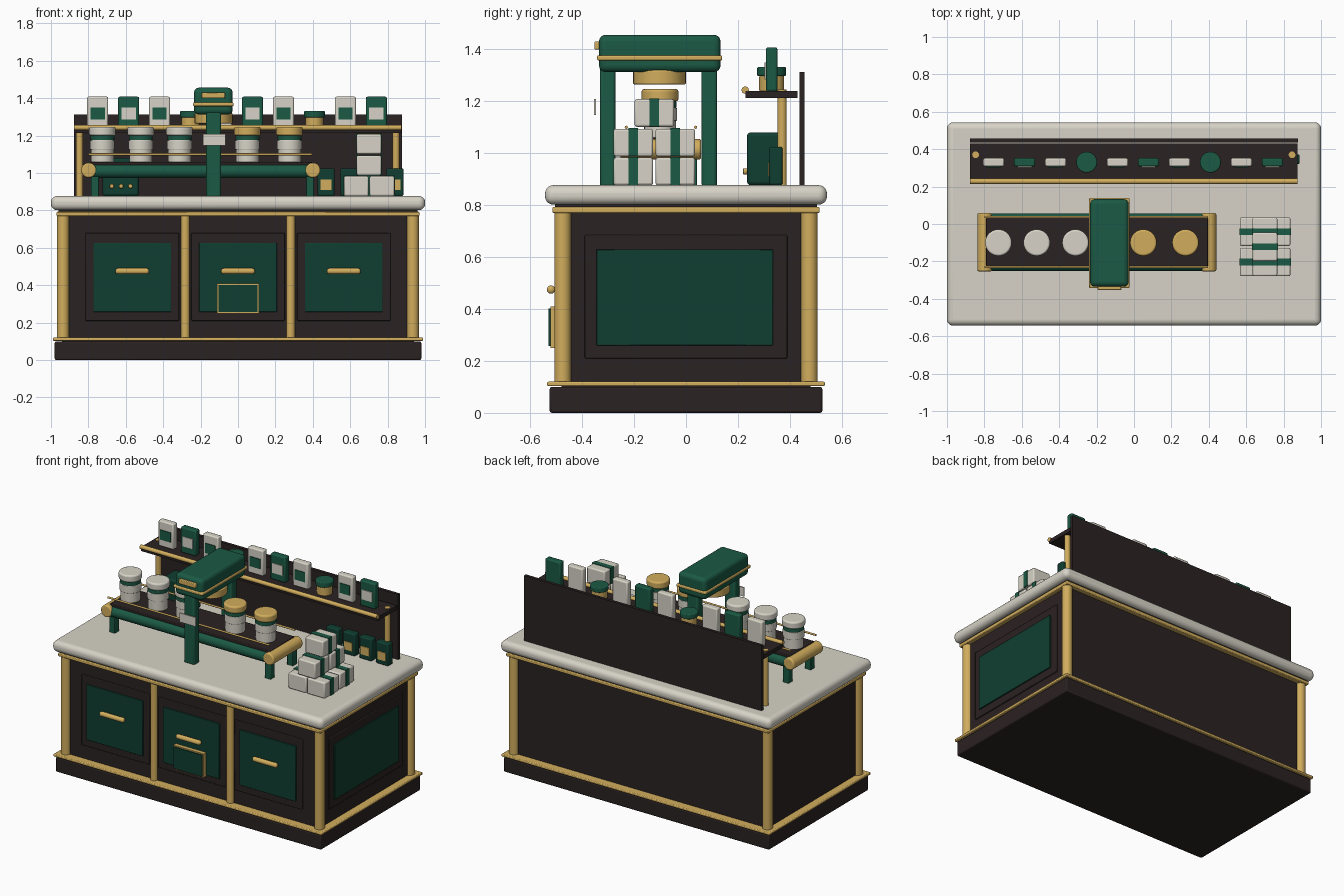
import bpy
import math
from mathutils import Vector

old = bpy.data.objects.get("Cube")
if old:
    bpy.data.objects.remove(old, do_unlink=True)


def material(name, rgb):
    m = bpy.data.materials.new(name)
    m.use_nodes = True
    m.diffuse_color = (*rgb, 1)
    m.node_tree.nodes["Principled BSDF"].inputs["Base Color"].default_value = (*rgb, 1)
    return m


WOOD = material("dark wood", (0.024, 0.016, 0.016))
CREAM = material("cream", (0.68, 0.65, 0.57))
BRASS = material("brass", (0.64, 0.42, 0.11))
GREEN = material("green enamel", (0.011, 0.1, 0.058))
DEEP = material("deep green", (0.005, 0.048, 0.03))


def finish(name, mat, bevel=0.0, segments=2):
    ob = bpy.context.object
    ob.name = name
    ob.data.materials.append(mat)
    if bevel:
        mod = ob.modifiers.new("Bevel", "BEVEL")
        mod.width = bevel
        mod.segments = segments
        mod.limit_method = 'ANGLE'
    bpy.ops.object.shade_smooth_by_angle(angle=math.radians(40))
    return ob


def box(name, mat, x, y, z, bevel=0.0, segments=2):
    """Box given as (low, high) ranges on each axis."""
    mid = [(a + b) / 2 for a, b in (x, y, z)]
    bpy.ops.mesh.primitive_cube_add(size=1, location=mid)
    bpy.context.object.scale = [b - a for a, b in (x, y, z)]
    bpy.ops.object.transform_apply(location=False, rotation=False, scale=True)
    return finish(name, mat, bevel, segments)


def rod(name, mat, start, end, radius, bevel=0.0):
    """Cylinder between two points."""
    a, b = Vector(start), Vector(end)
    bpy.ops.mesh.primitive_cylinder_add(vertices=32, radius=radius, depth=(b - a).length,
                                        location=(a + b) / 2)
    bpy.context.object.rotation_euler = (b - a).to_track_quat('Z', 'Y').to_euler()
    return finish(name, mat, bevel, 3)


def upright(name, mat, x, y, z, radius, bevel=0.0):
    return rod(name, mat, (x, y, z[0]), (x, y, z[1]), radius, bevel)


def around(c, half):
    return (c - half, c + half)


# Cabinet
box("plinth", WOOD, (-0.98, 0.98), (-0.525, 0.525), (0, 0.1), 0.008)
box("lower_trim", BRASS, (-0.99, 0.99), (-0.535, 0.535), (0.103, 0.12), 0.005)
box("cabinet_body", WOOD, (-0.94, 0.94), (-0.48, 0.48), (0.09, 0.8))
box("upper_trim", BRASS, (-0.97, 0.97), (-0.515, 0.515), (0.77, 0.793), 0.005)
box("top_support", WOOD, (-0.96, 0.96), (-0.505, 0.505), (0.79, 0.805))
box("countertop", CREAM, (-1, 1), (-0.543, 0.543), (0.802, 0.877), 0.032, 5)
for sx in (-1, 1):
    for sy in (-1, 1):
        upright("corner_column", BRASS, sx * 0.935, sy * 0.475, (0.11, 0.78), 0.032)
    upright("front_column", BRASS, sx * 0.282, -0.48, (0.11, 0.78), 0.024)

# Front panels with handles
for px in (-0.565, 0, 0.565):
    box("panel_frame", WOOD, around(px, 0.25), (-0.488, -0.47), (0.21, 0.68), 0.004)
    box("panel_inlay", DEEP, around(px, 0.208), (-0.496, -0.47), (0.257, 0.627), 0.003)
    rod("drawer_handle", BRASS, (px - 0.09, -0.52, 0.475), (px + 0.09, -0.52, 0.475), 0.016, 0.012)
    for s in (-1, 1):
        rod("handle_stem", BRASS, (px + s * 0.06, -0.52, 0.475), (px + s * 0.06, -0.49, 0.475), 0.008)

# Side panel
box("side_frame", WOOD, (0.93, 0.948), around(0, 0.39), (0.21, 0.685), 0.004)
box("side_inlay", DEEP, (0.93, 0.956), around(-0.005, 0.34), (0.26, 0.63), 0.003)

# Small bin hung on the middle panel
box("bin_border", BRASS, around(0, 0.112), (-0.522, -0.49), (0.25, 0.41))
box("bin_face", DEEP, around(0, 0.104), (-0.53, -0.49), (0.258, 0.402))

# Back board and shelf
box("back_board", WOOD, (-0.877, 0.877), (0.437, 0.457), (0.87, 1.312))
box("shelf", WOOD, (-0.877, 0.873), (0.23, 0.43), (1.213, 1.24))
rod("shelf_rail", BRASS, (-0.877, 0.228, 1.243), (0.873, 0.228, 1.243), 0.014)
for x in (-0.847, 0.845):
    upright("shelf_post", BRASS, x, 0.37, (0.87, 1.245), 0.018)

# Shelf goods: boxes with labels, and small jars
for i, kind in enumerate("wgwjwgwjwg"):
    x = -0.75 + i * 0.1655
    if kind == "j":
        upright("shelf_jar", BRASS, x, 0.33, (1.238, 1.3), 0.048, 0.006)
        upright("shelf_jar_lid", GREEN, x, 0.33, (1.297, 1.332), 0.056, 0.006)
    else:
        base, label = (CREAM, GREEN) if kind == "w" else (GREEN, CREAM)
        box("shelf_box", base, around(x, 0.056), around(0.33, 0.022), (1.238, 1.408), 0.008)
        box("shelf_box_label", label, around(x, 0.038), (0.303, 0.311), (1.285, 1.35))

# Tins and control box below the shelf
for i in range(4):
    x = 0.47 + i * 0.123
    box("tin", DEEP, around(x, 0.046), (0.32, 0.372), (0.877, 1.025), 0.008)
    box("tin_label", BRASS, around(x, 0.03), (0.315, 0.322), (0.91, 0.965))
box("control_box", DEEP, (-0.725, -0.53), (0.235, 0.37), (0.877, 1.08), 0.014, 3)
for i in range(3):
    x = -0.675 + i * 0.05
    rod("control_knob", BRASS, (x, 0.22, 0.93), (x, 0.24, 0.93), 0.012, 0.003)

# Conveyor
for y in (-0.215, 0.02):
    rod("conveyor_tube", GREEN, (-0.79, y, 1.01), (0.4, y, 1.01), 0.036)
    for x in (-0.765, 0.385):
        box("conveyor_leg", GREEN, around(x, 0.022), around(y, 0.022), (0.87, 1.0), 0.004)
for x in (-0.798, 0.4):
    rod("end_roller", BRASS, (x, -0.253, 1.015), (x, 0.058, 1.015), 0.04, 0.008)
box("belt", WOOD, (-0.79, 0.395), (-0.226, 0.032), (1.035, 1.06), 0.004)
for y in (-0.23, 0.037):
    rod("guide_rail", BRASS, (-0.8, y, 1.1), (0.395, y, 1.1), 0.006)

# Jars riding on the belt
for x, lid in ((-0.725, CREAM), (-0.52, CREAM), (-0.313, CREAM), (0.05, BRASS), (0.275, BRASS)):
    upright("jar_body", CREAM, x, -0.1, (1.058, 1.2), 0.061, 0.006)
    upright("jar_collar", CREAM, x, -0.1, (1.125, 1.175), 0.066, 0.004)
    upright("jar_band", GREEN, x, -0.1, (1.176, 1.2), 0.064)
    upright("jar_lid", lid, x, -0.1, (1.2, 1.247), 0.071, 0.01)

# Arch machine over the belt
for y in ((-0.332, -0.272), (0.06, 0.12)):
    box("arch_post", GREEN, around(-0.13, 0.04), y, (0.87, 1.33), 0.012, 3)
box("arch_head", GREEN, around(-0.132, 0.103), (-0.335, 0.133), (1.313, 1.456), 0.025, 4)
box("arch_band", BRASS, around(-0.132, 0.108), (-0.343, 0.139), (1.357, 1.377), 0.006)
box("head_plate", BRASS, around(-0.132, 0.062), (-0.353, -0.33), (1.4, 1.43), 0.004)
upright("press_head", BRASS, -0.13, -0.102, (1.265, 1.32), 0.102, 0.006)
box("post_plate", CREAM, around(-0.126, 0.06), (-0.354, -0.346), (1.148, 1.208))

# Stacked ribboned parcels
parcels = [(x, y, 0.877) for x in (0.632, 0.77) for y in (-0.203, -0.041)]
parcels += [(0.7, y, 0.988) for y in (-0.203, -0.041)] + [(0.7, -0.122, 1.102)]
for x, y, z in parcels:
    box("parcel", CREAM, around(x, 0.066), around(y, 0.076), (z, z + 0.106), 0.008)
    box("parcel_ribbon", GREEN, around(x, 0.069), around(y, 0.018), (z + 0.001, z + 0.109))
